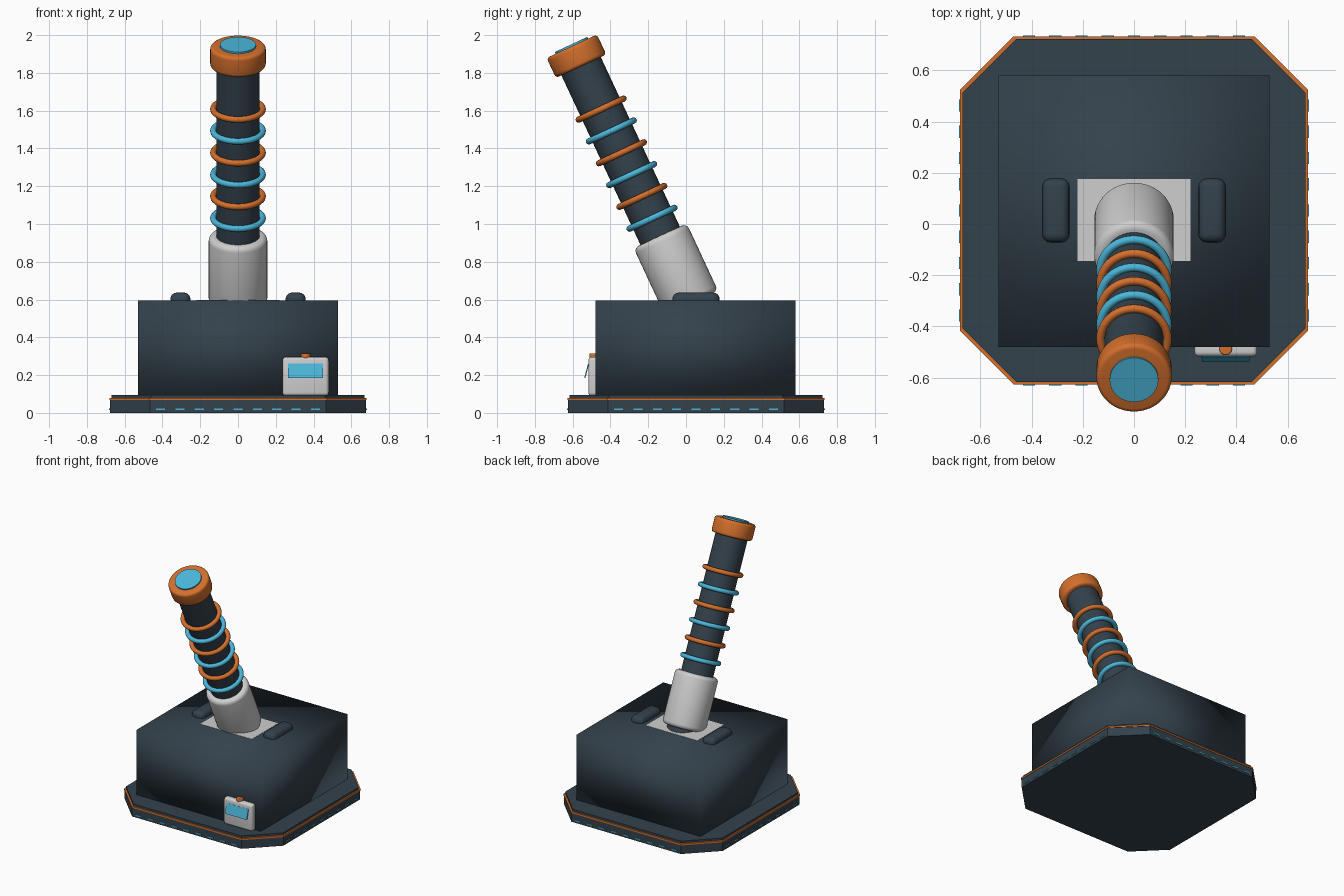
import bpy, bmesh, math
from mathutils import Vector, Matrix

cube = bpy.data.objects.get("Cube")
if cube:
    bpy.data.objects.remove(cube, do_unlink=True)


def material(name, rgb):
    m = bpy.data.materials.new(name)
    m.use_nodes = True
    color = (*rgb, 1)
    m.diffuse_color = color
    bsdf = m.node_tree.nodes["Principled BSDF"]
    bsdf.inputs["Base Color"].default_value = color
    bsdf.inputs["Roughness"].default_value = 0.6
    return m


SLATE = material("dark slate", (0.034, 0.054, 0.072))
ORANGE = material("orange", (0.66, 0.16, 0.025))
CYAN = material("cyan", (0.07, 0.47, 0.70))
GREY = material("light grey", (0.62, 0.62, 0.62))


def finish(name, mat, bevel=0, smooth=True):
    """Name the active object, round its edges and shade it."""
    ob = bpy.context.object
    ob.name = ob.data.name = name
    ob.data.materials.append(mat)
    if bevel:
        mod = ob.modifiers.new("Bevel", "BEVEL")
        mod.width, mod.segments = bevel, 4
        mod.limit_method, mod.angle_limit = "ANGLE", math.radians(40)
        bpy.ops.object.modifier_apply(modifier=mod.name)
    if smooth:
        bpy.ops.object.shade_smooth_by_angle(angle=math.radians(35))
    return ob


def box(name, center, size, mat, bevel=0, tilt=0):
    bpy.ops.mesh.primitive_cube_add(size=1, location=center)
    ob = bpy.context.object
    ob.data.transform(Matrix.Diagonal((*size, 1)))
    ob.rotation_euler.x = tilt
    return finish(name, mat, bevel, smooth=bevel > 0)


# Stepped octagonal base
BASE_Y = 0.053


def octagon_slab(name, half, z0, z1, mat):
    cut = half - 0.21
    ring = [(half, -cut), (half, cut), (cut, half), (-cut, half),
            (-half, cut), (-half, -cut), (-cut, -half), (cut, -half)]
    bm = bmesh.new()
    face = bm.faces.new([bm.verts.new((x, y + BASE_Y, z0)) for x, y in ring])
    top = bmesh.ops.extrude_face_region(bm, geom=[face])["geom"]
    verts = [g for g in top if isinstance(g, bmesh.types.BMVert)]
    bmesh.ops.translate(bm, verts=verts, vec=(0, 0, z1 - z0))
    bmesh.ops.recalc_face_normals(bm, faces=bm.faces)
    me = bpy.data.meshes.new(name)
    bm.to_mesh(me)
    bm.free()
    ob = bpy.data.objects.new(name, me)
    me.materials.append(mat)
    bpy.context.collection.objects.link(ob)


octagon_slab("base_lower", 0.677, 0.0, 0.068, SLATE)
octagon_slab("base_trim", 0.68, 0.068, 0.08, ORANGE)
octagon_slab("base_upper", 0.67, 0.08, 0.095, SLATE)

# Light dashes around the four long sides of the base
for i in range(9):
    along = (i - 4) * 0.1025
    for side in (-1, 1):
        box("dash_y", (along, BASE_Y + side * 0.679, 0.02), (0.048, 0.008, 0.008), CYAN)
        box("dash_x", (side * 0.679, BASE_Y + along, 0.02), (0.008, 0.048, 0.008), CYAN)

# Main housing, softly shaded across its corners
housing = box("housing", (0, 0.05, 0.3425), (1.06, 1.06, 0.505), SLATE)
housing.data.shade_smooth()
box("lever_plate", (0, 0.015, 0.594), (0.44, 0.32, 0.005), GREY)
for side, label in ((1, "left"), (-1, "right")):
    box("pad_" + label, (side * 0.305, 0.053, 0.6), (0.106, 0.25, 0.074), SLATE, 0.034)

# Control box with tilted screen and button
box("control_box", (0.358, -0.487, 0.193), (0.245, 0.06, 0.206), GREY, 0.018)
box("screen", (0.358, -0.526, 0.222), (0.186, 0.006, 0.078), CYAN, 0, -0.25)
bpy.ops.mesh.primitive_cylinder_add(vertices=24, radius=0.025, depth=0.03,
                                    location=(0.358, -0.487, 0.3))
finish("button", ORANGE, 0.006)

# Leaning lever: parts are placed by their distance along its axis
TILT = math.radians(25)
PIVOT = Vector((0, 0.03, 0.58))
AXIS = Vector((0, -math.sin(TILT), math.cos(TILT)))


def lever_part(name, radius, start, end, mat, bevel=0):
    bpy.ops.mesh.primitive_cylinder_add(
        vertices=48, radius=radius, depth=end - start,
        location=PIVOT + AXIS * (start + end) / 2, rotation=(TILT, 0, 0))
    finish(name, mat, bevel)


lever_part("lever_socket", 0.155, 0, 0.395, GREY, 0.03)
lever_part("lever_shaft", 0.115, -0.08, 1.42, SLATE)
lever_part("lever_cap", 0.147, 1.385, 1.502, ORANGE, 0.018)
lever_part("cap_disc", 0.095, 1.49, 1.512, CYAN)

for i in range(6):
    bpy.ops.mesh.primitive_torus_add(
        major_radius=0.131, minor_radius=0.0165, major_segments=48, minor_segments=12,
        location=PIVOT + AXIS * (0.497 + i * 0.1275), rotation=(TILT, 0, 0))
    finish("grip_ring", ORANGE if i % 2 else CYAN)
